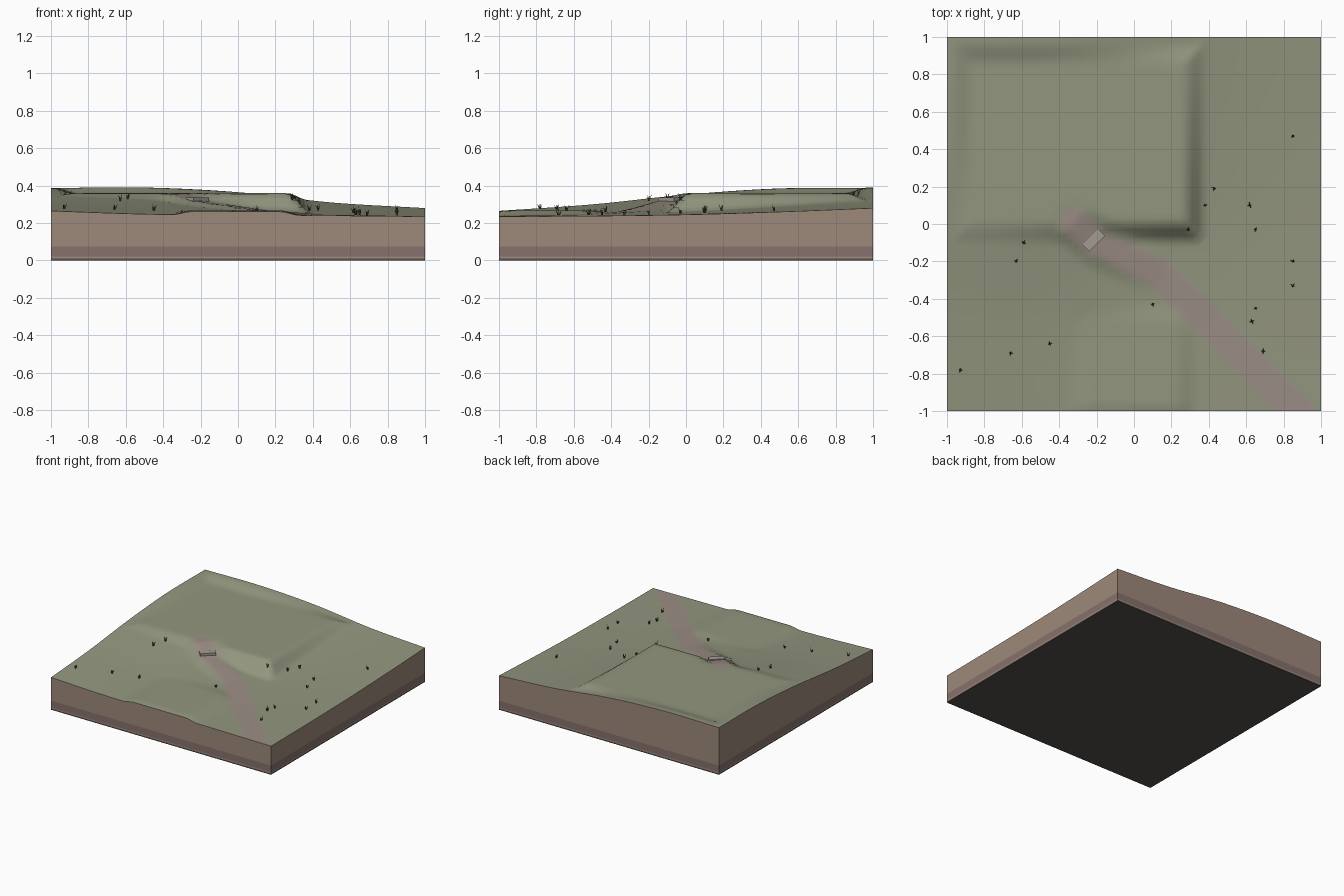
import bpy, bmesh, math, random
from mathutils import Vector, Matrix

if "Cube" in bpy.data.objects:
    bpy.data.objects.remove(bpy.data.objects["Cube"])

random.seed(4)
N = 64


def material(name, rgb):
    m = bpy.data.materials.new(name)
    m.diffuse_color = (*rgb, 1)
    m.use_nodes = True
    m.node_tree.nodes["Principled BSDF"].inputs["Base Color"].default_value = m.diffuse_color
    return m


GRASS = material("grass", (0.29, 0.305, 0.21))
DIRT = material("path_dirt", (0.33, 0.27, 0.235))
SOIL = material("soil", (0.34, 0.25, 0.195))
DARK = material("dark_soil", (0.24, 0.165, 0.15))
BASE = material("base_grey", (0.09, 0.08, 0.07))
BLADE = material("blade_green", (0.06, 0.07, 0.03))
STONE = material("stone", (0.36, 0.33, 0.29))

# natural hill heights on a coarse 5 x 5 grid (rows run from front to back)
HILL = [(.265, .248, .243, .240, .235),
        (.300, .280, .260, .245, .238),
        (.352, .335, .285, .255, .245),
        (.385, .383, .325, .280, .260),
        (.387, .390, .365, .310, .280)]
# path points: x, y, height
PATH = [Vector(p) for p in ((-.32, .01, .357), (-.2, -.1, .318), (.15, -.27, .264),
                            (.4, -.52, .246), (.9, -1.02, .236))]


def spline(v, t):
    u = (t + 1) * 2
    i = min(3, max(0, int(u)))
    f = u - i
    g = lambda k: v[k] if 0 <= k <= 4 else (2 * v[0] - v[1] if k < 0 else 2 * v[4] - v[3])
    a, b, c, d = (g(i + k) for k in (-1, 0, 1, 2))
    return b + .5 * f * (c - a + f * (2 * a - 5 * b + 4 * c - d + f * (3 * (b - c) + d - a)))


def fade(d, width):
    t = min(1, max(0, d / width))
    return 1 - t * t * (3 - 2 * t)


def path_at(x, y):
    best = (9, 0)
    for a, b in zip(PATH, PATH[1:]):
        ab = (b - a).xy
        t = min(1, max(0, (Vector((x, y)) - a.xy).dot(ab) / ab.length_squared))
        p = a.lerp(b, t)
        best = min(best, (math.hypot(x - p.x, y - p.y), p.z))
    return best


def height(x, y):
    z = spline([spline(row, x) for row in HILL], y)
    # large square terrace
    d = max(-.86 - x, x - .26, .02 - y, y - .85, 0)
    z += (.36 - z) * fade(d, .125)
    # small rounded terrace
    d = math.hypot(max(-.24 - x, x - .22, 0), max(-.96 - y, y + .53, 0))
    z += (.268 - z) * fade(d, .12)
    # graded path
    d, pz = path_at(x, y)
    return z + (pz - z) * fade(d - .06, .07)


def add_object(name, bm, mats):
    me = bpy.data.meshes.new(name)
    bm.to_mesh(me)
    bm.free()
    for m in mats:
        me.materials.append(m)
    ob = bpy.data.objects.new(name, me)
    bpy.context.collection.objects.link(ob)
    return ob


# terrain surface
bm = bmesh.new()
co = [-1 + 2 * i / N for i in range(N + 1)]
grid = [[bm.verts.new((x, y, height(x, y))) for x in co] for y in co]
for j in range(N):
    for i in range(N):
        a, b, c, d = grid[j][i], grid[j][i + 1], grid[j + 1][i + 1], grid[j + 1][i]
        for tri in ((a, b, c), (a, c, d)):
            f = bm.faces.new(tri)
            f.smooth = True
            m = f.calc_center_median()
            f.material_index = int(path_at(m.x, m.y)[0] < .075)
add_object("terrain_surface", bm, [GRASS, DIRT])

# layered soil walls and underside
bm = bmesh.new()
rim = ([(x, -1) for x in co[:-1]] + [(1, y) for y in co[:-1]]
       + [(x, 1) for x in co[:0:-1]] + [(-1, y) for y in co[:0:-1]])
rings = [[bm.verts.new((x, y, z)) for x, y in rim] for z in (0, .01, .02, .075)]
rings.append([bm.verts.new((x, y, height(x, y))) for x, y in rim])
for k, mat in enumerate((2, 0, 1, 0)):
    for i in range(len(rim)):
        j = (i + 1) % len(rim)
        f = bm.faces.new((rings[k][i], rings[k][j], rings[k + 1][j], rings[k + 1][i]))
        f.material_index = mat
bm.faces.new(rings[0][::-1]).material_index = 2
add_object("soil_block", bm, [SOIL, DARK, BASE])

# stone step at the head of the path
bm = bmesh.new()
bmesh.ops.create_cube(bm, size=1, matrix=Matrix.Translation((-.215, -.087, .322))
                      @ Matrix.Rotation(math.radians(45), 4, 'Z')
                      @ Matrix.Diagonal((.12, .052, .028, 1)))
add_object("stone_step", bm, [STONE])

# grass tufts
TUFTS = [(-.93, -.78), (-.66, -.69), (-.45, -.64), (-.63, -.2), (-.59, -.1), (.1, -.43),
         (.29, -.03), (.38, .1), (.43, .19), (.62, .1), (.65, -.03), (.85, .47),
         (.85, -.2), (.85, -.33), (.65, -.45), (.63, -.52), (.69, -.68)]
bm = bmesh.new()
for x, y in TUFTS:
    turn = random.uniform(0, 6.28)
    for k in range(4):
        h = random.uniform(.03, .045)
        M = (Matrix.Translation((x, y, height(x, y) - .004))
             @ Matrix.Rotation(turn + k * math.pi / 2, 4, 'Z')
             @ Matrix.Rotation(random.uniform(.2, .5), 4, 'Y')
             @ Matrix.Translation((0, 0, h / 2)))
        bmesh.ops.create_cone(bm, cap_ends=True, segments=3, radius1=.005,
                              radius2=0, depth=h, matrix=M)
add_object("grass_tufts", bm, [BLADE])
